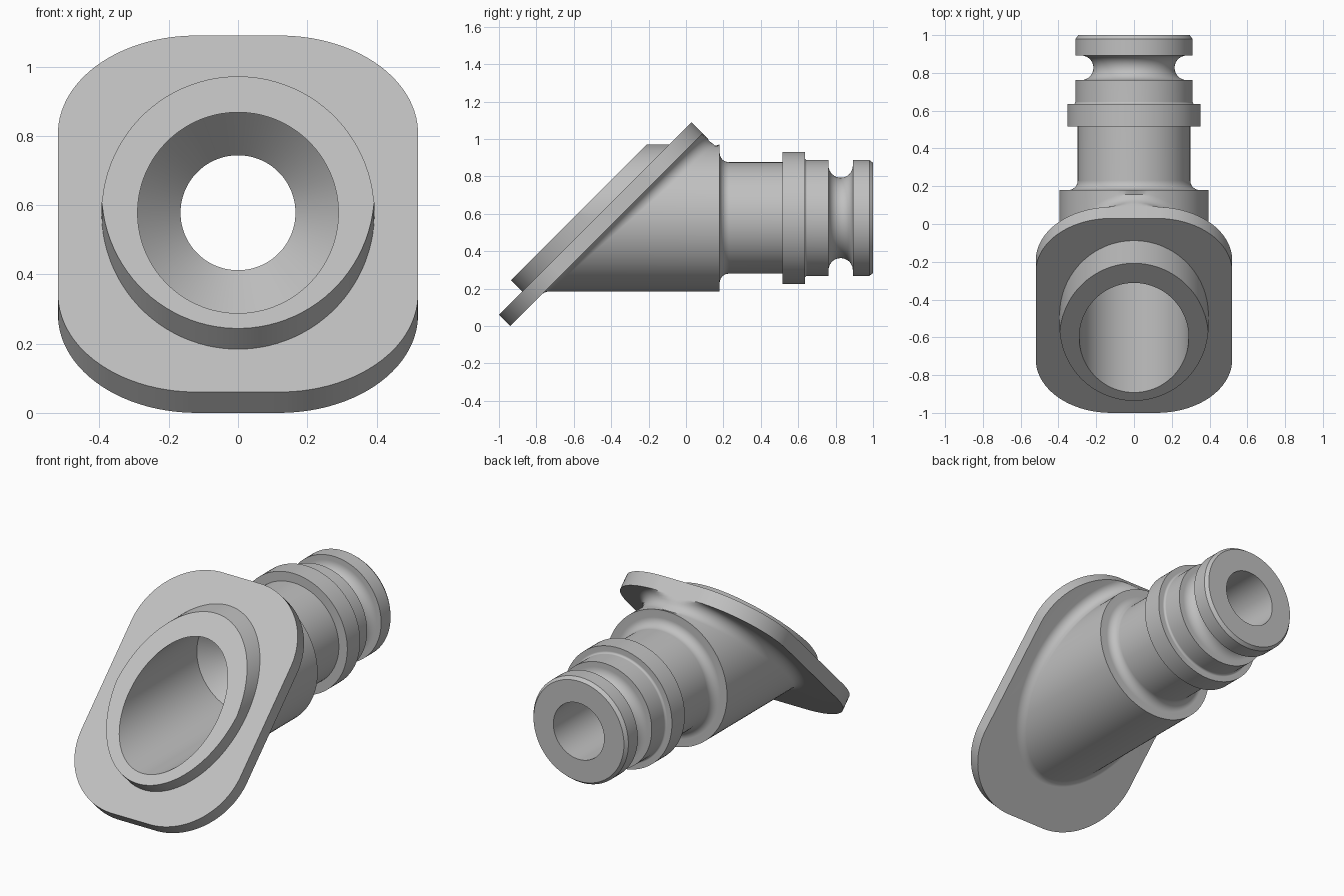
import bpy
import bmesh
from math import sin, cos, pi, sqrt, radians
from mathutils import Vector

cube = bpy.data.objects.get("Cube")
if cube:
    bpy.data.objects.remove(cube)

N = 96                     # sides of every ring
AXIS = 0.578               # height of the pipe axis
BODY, BORE, HOLE = 0.394, 0.29, 0.166
BACK, FRONT, LIP = 0.94, 1.06, 1.18   # slanted planes, z - y = k
FLAT_X, FLAT_U, CORNER = 0.12, 0.328, 0.4
MID, FILLET = 0.09, 0.055
ANGLES = [(i + 0.5) * 2 * pi / N for i in range(N)]


def on_plane(x, total, k):
    """Point on the slanted plane k, with y + z = total."""
    return Vector((x, (total - k) / 2, (total + k) / 2))


def circle(r, y):
    return [Vector((r * cos(t), y, AXIS + r * sin(t))) for t in ANGLES]


def slanted(r, k):
    return [Vector((r * cos(t), AXIS + r * sin(t) - k, AXIS + r * sin(t))) for t in ANGLES]


def outline(k):
    """Rounded rectangle of the flange."""
    ring = []
    for t in ANGLES:
        sx, su = (1 if cos(t) > 0 else -1), (1 if sin(t) > 0 else -1)
        u = su * FLAT_U + CORNER * sin(t)
        ring.append(on_plane(sx * FLAT_X + CORNER * cos(t), MID + sqrt(2) * u, k))
    return ring


def collar_lip():
    """Outer edge of the collar: straight along the axis above, square to the flange below."""
    shift = (LIP - FRONT) / 2
    ring = []
    for t in ANGLES:
        h = BODY * sin(t)
        if h < -shift / 2:
            h += shift
        elif h < shift / 2:
            h = shift / 2
        ring.append(Vector((BODY * cos(t), AXIS + h - LIP, AXIS + h)))
    return ring


def fillet_ring(f):
    """Rolling-ball blend from the body (f = 0) to the flange back (f = 1)."""
    to_plane = Vector((0, -1, 1)).normalized()
    ring = []
    for t in ANGLES:
        radial = Vector((cos(t), 0, sin(t)))
        ball = radial * (BODY + FILLET) + Vector((0, 0, AXIS))
        ball.y = ball.z - BACK + FILLET * sqrt(2)
        p = ball + FILLET * (-radial).slerp(to_plane, f)
        # trim at the upper flange edge
        d = max(0, abs(p.x) - FLAT_X)
        drop = CORNER - sqrt(CORNER ** 2 - d ** 2)
        limit = MID + sqrt(2) * (FLAT_U + CORNER - drop)
        if p.y + p.z > limit:
            p = on_plane(p.x, limit, p.z - p.y)
        ring.append(p)
    return ring


def arc(cr, cy, rad, a0, a1, steps):
    """Profile arc as (radius, y) pairs, angles in degrees."""
    out = []
    for i in range(steps + 1):
        a = radians(a0 + (a1 - a0) * i / steps)
        out.append((cr + rad * cos(a), cy + rad * sin(a)))
    return out


# spigot profile, from the back end to the body shoulder
profile = [(0.295, 1.0), (0.31, 0.98), (0.31, 0.892)]
profile += arc(0.28, 0.827, 0.065, 90, 270, 16)           # seal groove
profile += [(0.31, 0.762)]
profile += arc(0.322, 0.647, 0.012, 180, 270, 4)          # small blend
profile += [(0.353, 0.635), (0.353, 0.515), (0.298, 0.515)]
profile += arc(0.348, 0.23, 0.05, 180, 270, 8)            # neck blend
profile += [(BODY, 0.18)]

# flange, collar and stepped bore, then spigot, body and blend
rings = [outline(BACK), outline(FRONT), slanted(BODY, FRONT), collar_lip(),
         slanted(BORE, LIP), circle(BORE, 0.03), circle(HOLE, 0.155), circle(HOLE, 1.0)]
rings += [circle(r, y) for r, y in profile]
rings += [fillet_ring(i / 8) for i in range(9)]

bm = bmesh.new()
loops = [[bm.verts.new(p) for p in ring] for ring in rings]
for a, b in zip(loops, loops[1:] + loops[:1]):
    for i in range(N):
        j = (i + 1) % N
        bm.faces.new((a[i], a[j], b[j], b[i]))
bmesh.ops.recalc_face_normals(bm, faces=bm.faces)
if bm.calc_volume(signed=True) < 0:
    bmesh.ops.reverse_faces(bm, faces=bm.faces)
mesh = bpy.data.meshes.new("angled_flange_fitting")
bm.to_mesh(mesh)
bm.free()

fitting = bpy.data.objects.new("angled_flange_fitting", mesh)
bpy.context.collection.objects.link(fitting)

grey = bpy.data.materials.new("plain_grey")
grey.use_nodes = True
colour = (0.53, 0.53, 0.53, 1)
grey.diffuse_color = colour
grey.node_tree.nodes["Principled BSDF"].inputs["Base Color"].default_value = colour
mesh.materials.append(grey)

# smooth round surfaces, crisp edges, flat plates
bpy.ops.object.select_all(action="DESELECT")
fitting.select_set(True)
bpy.context.view_layer.objects.active = fitting
bpy.ops.object.shade_smooth_by_angle(angle=radians(30))
weighted = fitting.modifiers.new("flat_plates", "WEIGHTED_NORMAL")
weighted.keep_sharp = True
